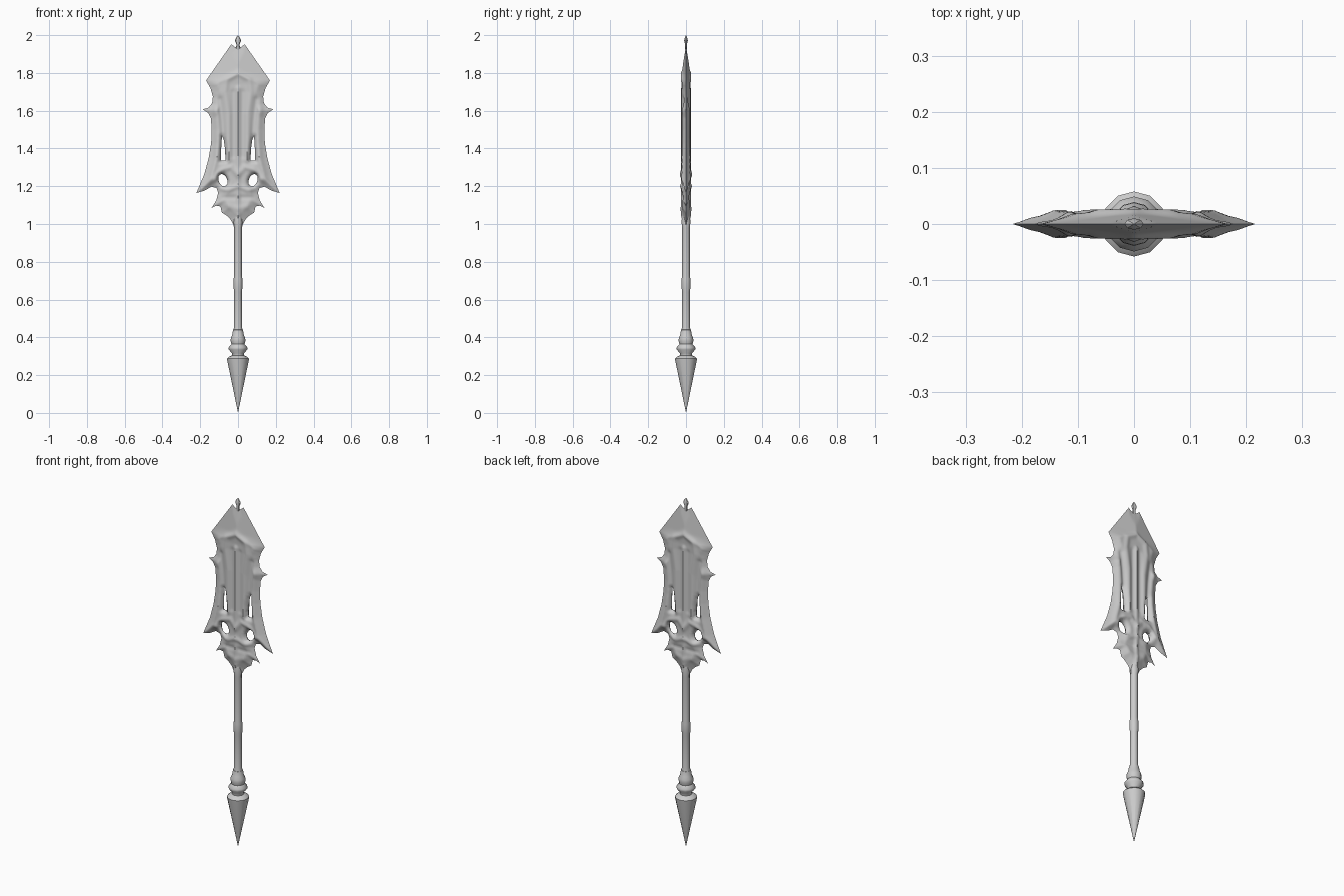
import bpy, bmesh, math
from mathutils import Vector as V
from mathutils.geometry import delaunay_2d_cdt, intersect_point_line

if "Cube" in bpy.data.objects:
    bpy.data.objects.remove(bpy.data.objects["Cube"])


def finish(name, bm, angle):
    bmesh.ops.remove_doubles(bm, verts=bm.verts, dist=0.0002)
    bmesh.ops.recalc_face_normals(bm, faces=bm.faces)
    me = bpy.data.meshes.new(name)
    bm.to_mesh(me)
    bm.free()
    ob = bpy.data.objects.new(name, me)
    bpy.context.collection.objects.link(ob)
    bpy.ops.object.select_all(action='DESELECT')
    ob.select_set(True)
    bpy.context.view_layer.objects.active = ob
    bpy.ops.object.shade_smooth_by_angle(angle=math.radians(angle))
    return ob


def lathe(name, profile, sides, depth=1.0, angle=35):
    bm = bmesh.new()
    rings = [[bm.verts.new((r * math.cos(k * math.tau / sides),
                            depth * r * math.sin(k * math.tau / sides), z))
              for k in range(sides)] for r, z in profile]
    for a, b in zip(rings, rings[1:]):
        for k in range(sides):
            n = (k + 1) % sides
            bm.faces.new((a[k], a[n], b[n], b[k]))
    return finish(name, bm, angle)


def seg_dist(p, a, b):
    q, t = intersect_point_line(p, a, b)
    q = a if t < 0 else b if t > 1 else q
    return (p - V((q[0], q[1]))).length


def path_dist(p, pts):
    return min(seg_dist(p, a, b) for a, b in zip(pts, pts[1:]))


def inside(p, loop):
    hit = False
    for a, b in zip(loop, loop[1:] + loop[:1]):
        if (a.y > p.y) != (b.y > p.y) and p.x < a.x + (p.y - a.y) * (b.x - a.x) / (b.y - a.y):
            hit = not hit
    return hit


def vecs(pts):
    return [V(p) for p in pts]


# Right half of the blade outline, top to bottom (x, z)
outline = vecs([(0, 1.94), (.017, 1.937), (.035, 1.952), (.169, 1.76), (.146, 1.72), (.133, 1.675),
                (.137, 1.64), (.155, 1.617), (.186, 1.607), (.158, 1.588), (.144, 1.56), (.139, 1.50),
                (.142, 1.43), (.155, 1.35), (.178, 1.265), (.221, 1.163), (.175, 1.178), (.14, 1.198),
                (.113, 1.19), (.105, 1.165), (.115, 1.125), (.14, 1.085), (.115, 1.097), (.093, 1.093),
                (.085, 1.06), (.06, 1.045), (.04, 1.025), (.024, .995), (.018, .96), (0, .96)])
# Openings: long slot and slanted eye
slot = vecs([(.085, 1.465), (.089, 1.40), (.091, 1.335), (.066, 1.335), (.069, 1.40), (.076, 1.45)])
eye = []
for k in range(14):
    t = k * math.tau / 14
    u, w = .023 * math.cos(t), .034 * math.sin(t)
    eye.append(V((.08 + u * .92 + w * .38, 1.232 - u * .38 + w * .92)))
holes = [slot, eye]

# Sculpted ridges and grooves: path, width, height
strokes = [(vecs(p), w, h) for p, w, h in [
    ([(0, 1.03), (0, 1.72)], .010, .007),
    ([(0, 1.80), (.06, 1.765), (.068, 1.70), (.05, 1.58), (.05, 1.34)], .015, .006),
    ([(.12, 1.68), (.115, 1.5), (.115, 1.36), (.15, 1.22)], .015, .005),
    ([(.098, 1.66), (.085, 1.55), (.08, 1.47)], .014, -.009),
    ([(.025, 1.70), (.025, 1.36)], .012, -.004),
    ([(0, 1.26), (.035, 1.30), (.08, 1.29), (.12, 1.24), (.19, 1.18)], .014, .007),
    ([(0, 1.20), (.05, 1.18), (.11, 1.20)], .012, .006),
    ([(0, 1.08), (.06, 1.10), (.11, 1.10)], .014, .004),
    ([(.02, 1.14), (.08, 1.14)], .012, -.005)]]


def height(p):
    edge = path_dist(p, outline)
    gap = min(path_dist(p, h + h[:1]) for h in holes)
    top = min(1, max(0, (p.y - 1.74) / .06))
    rise = min(1, edge / (.042 + .085 * top))
    rim = math.sqrt(min(1, gap / .018))
    relief = sum(h * math.exp(-(path_dist(p, s) / w) ** 2) for s, w, h in strokes)
    return rise * rim * (.0185 + .004 * top + relief)


# Blade: triangulated half, raised by height, mirrored to four quarters
loops = []
for loop in [outline] + holes:
    fine = []
    for a, b in zip(loop, loop[1:] + loop[:1]):
        n = 1 if a.x == 0 and b.x == 0 else max(1, round((b - a).length / .012))
        fine += [a.lerp(b, k / n) for k in range(n)]
    loops.append(fine)
pts, edges = [], []
for loop in loops:
    s, n = len(pts), len(loop)
    pts += loop
    edges += [(s + k, s + (k + 1) % n) for k in range(n)]
step = .008
for i in range(29):
    for j in range(126):
        p = V((i * step, .964 + j * step))
        if not inside(p + V((1e-5, 0)), outline) or any(inside(p, h) for h in holes):
            continue
        if path_dist(p, outline) > .004 and all(path_dist(p, h + h[:1]) > .004 for h in holes):
            pts.append(p)
out = delaunay_2d_cdt(pts, edges, [], 0, 1e-6)
flat, tris = out[0], out[2]
deep = [height(p) for p in flat]
bm = bmesh.new()
keep = []
for t in tris:
    c = sum((flat[k] for k in t), V((0, 0))) / len(t)
    if inside(c, outline) and not any(inside(c, h) for h in holes):
        keep.append(t)
for sx in (1, -1):
    for sy in (1, -1):
        vs = [bm.verts.new((sx * p.x, sy * d, p.y)) for p, d in zip(flat, deep)]
        for t in keep:
            bm.faces.new([vs[k] for k in t])
bmesh.ops.delete(bm, geom=[v for v in bm.verts if not v.link_faces], context='VERTS')
finish("blade", bm, 50)

# Small bud on the blade tip
lathe("tip_finial", [(0, 1.915), (.011, 1.93), (.008, 1.95), (.017, 1.972), (.010, 1.987), (0, 2.0)], 8, .6)

# Shaft with a slight grip swelling, fading into the blade
lathe("shaft", [(.026, .43), (.021, .455), (.02, .64), (.023, .66), (.023, .71), (.02, .73),
                (.02, .98), (.024, 1.01), (.018, 1.06), (0, 1.13)], 12)

# Turned collar above the spike
lathe("collar", [(0, .295), (.032, .30), (.031, .315), (.049, .335), (.049, .347), (.035, .364),
                 (.039, .38), (.038, .397), (.031, .412), (.026, .44), (0, .445)], 12, angle=50)

# Pointed pommel spike
lathe("pommel_spike", [(0, 0), (.004, .02), (.057, .278), (.058, .288), (.048, .298), (.028, .306), (0, .308)], 12)
